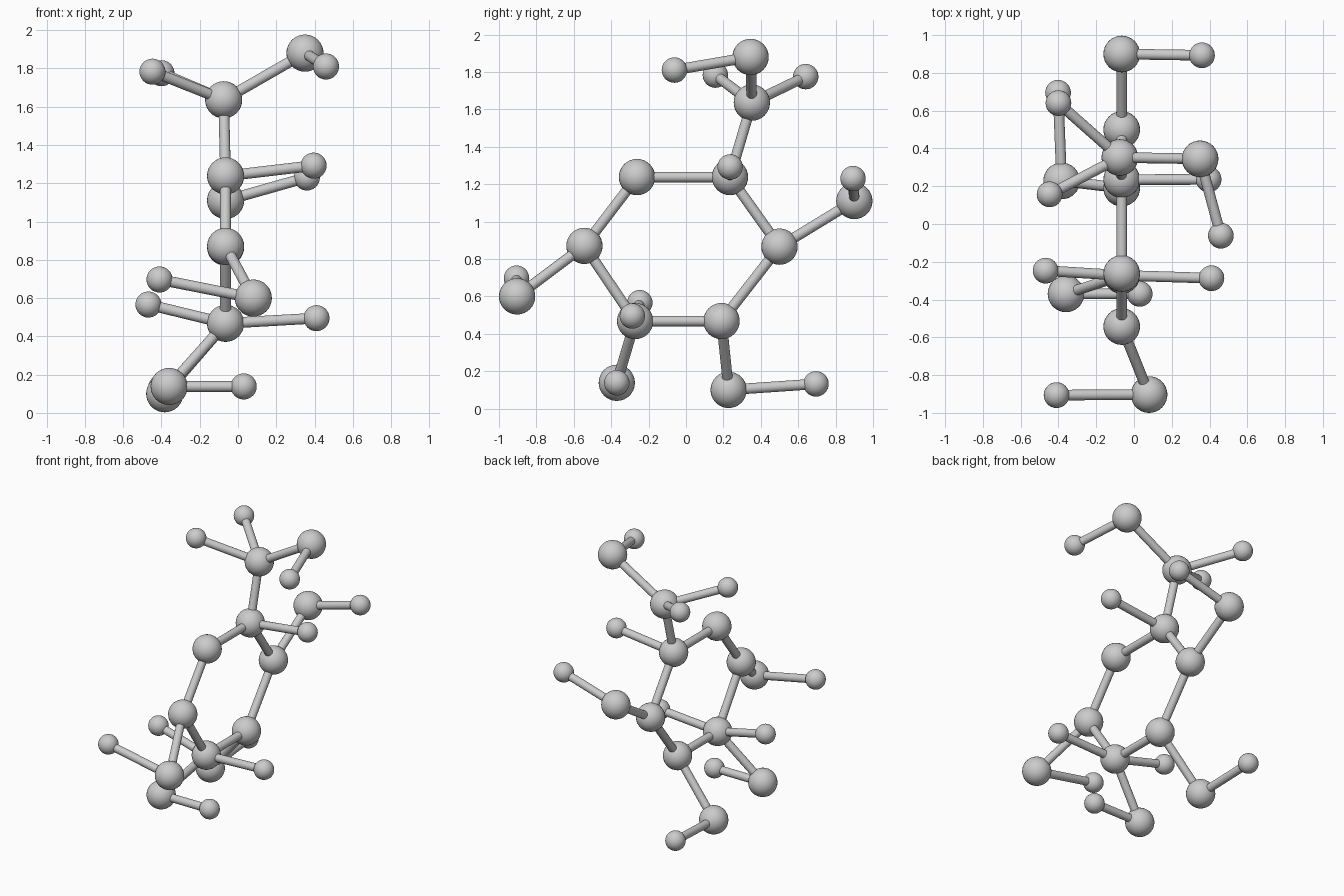
import bpy
from mathutils import Vector

if "Cube" in bpy.data.objects:
    bpy.data.objects.remove(bpy.data.objects["Cube"])

RING_X = -0.065
BIG, SMALL, ROD = 0.097, 0.068, 0.028

# Large balls: ring, side arm and outer balls
big = {
    "ring_a": (RING_X, -0.262, 1.238),
    "ring_b": (RING_X, 0.235, 1.238),
    "ring_c": (RING_X, 0.50, 0.866),
    "ring_d": (RING_X, 0.19, 0.468),
    "ring_e": (RING_X, -0.272, 0.468),
    "ring_f": (RING_X, -0.543, 0.87),
    "arm_top": (-0.075, 0.352, 1.636),
    "outer_top": (0.35, 0.345, 1.88),
    "outer_c": (RING_X, 0.90, 1.11),
    "outer_d": (-0.383, 0.228, 0.10),
    "outer_e": (-0.36, -0.37, 0.138),
    "outer_f": (0.08, -0.903, 0.60),
}

# Small end balls: name -> (position, parent ball)
small = {
    "end_outer_top": ((0.46, -0.062, 1.81), "outer_top"),
    "end_arm_back": ((-0.40, 0.64, 1.775), "arm_top"),
    "end_arm_front": ((-0.447, 0.157, 1.783), "arm_top"),
    "end_outer_c": ((0.36, 0.893, 1.23), "outer_c"),
    "end_ring_b": ((0.395, 0.236, 1.292), "ring_b"),
    "end_outer_d": ((-0.402, 0.695, 0.132), "outer_d"),
    "end_outer_e": ((0.03, -0.37, 0.138), "outer_e"),
    "end_ring_e_right": ((0.41, -0.287, 0.495), "ring_e"),
    "end_ring_e_left": ((-0.468, -0.247, 0.566), "ring_e"),
    "end_outer_f": ((-0.41, -0.906, 0.697), "outer_f"),
}

# Rods between large balls
rods = [("ring_" + a, "ring_" + b) for a, b in zip("abcdef", "bcdefa")]
rods += [("ring_" + k, "outer_" + k) for k in "cdef"]
rods += [("ring_b", "arm_top"), ("arm_top", "outer_top")]


def ball(name, loc, r):
    bpy.ops.mesh.primitive_uv_sphere_add(segments=32, ring_count=16, radius=r, location=loc)
    bpy.context.object.name = name + "_ball"
    bpy.ops.object.shade_smooth()


def rod(name, a, b):
    a, b = Vector(a), Vector(b)
    d = b - a
    bpy.ops.mesh.primitive_cylinder_add(vertices=24, radius=ROD, depth=d.length,
                                        location=(a + b) / 2,
                                        rotation=d.to_track_quat('Z', 'Y').to_euler())
    bpy.context.object.name = name + "_rod"
    bpy.ops.object.shade_smooth_by_angle()


for n, p in big.items():
    ball(n, p, BIG)
for n, (p, parent) in small.items():
    ball(n, p, SMALL)
    rod(n, big[parent], p)
for a, b in rods:
    rod(a + "_to_" + b, big[a], big[b])
